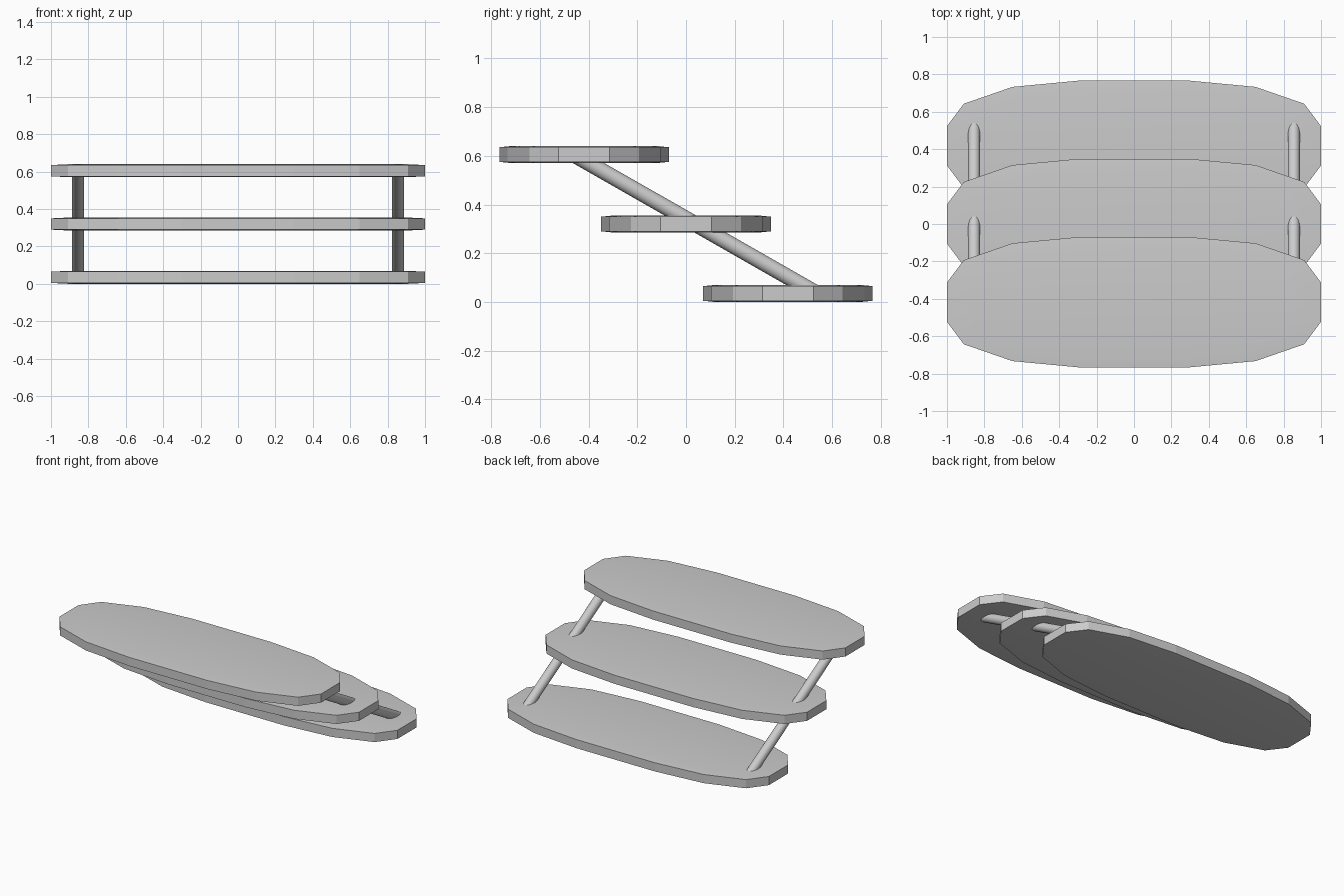
import bpy, bmesh, math
from mathutils import Vector

if "Cube" in bpy.data.objects:
    bpy.data.objects.remove(bpy.data.objects["Cube"])

# quarter of the shelf outline, mirrored into a 16-sided board
QUARTER = [(1.0, 0.105), (0.91, 0.225), (0.65, 0.315), (0.30, 0.348)]
HALF = QUARTER + [(-x, y) for x, y in reversed(QUARTER)]
OUTLINE = HALF + [(-x, -y) for x, y in HALF]


def make_shelf(name, y, z):
    """Faceted board with very slightly crowned top and bottom."""
    bm = bmesh.new()
    layers = [(0.90, 0.86, -0.035), (1, 1, -0.030), (1, 1, 0.030), (0.90, 0.86, 0.035)]
    rings = [[bm.verts.new((px * sx, py * sy, h)) for px, py in OUTLINE]
             for sx, sy, h in layers]
    n = len(OUTLINE)
    for k in range(3):
        for i in range(n):
            j = (i + 1) % n
            f = bm.faces.new((rings[k][i], rings[k][j], rings[k + 1][j], rings[k + 1][i]))
            f.smooth = k != 1
    bm.faces.new(rings[0][::-1]).smooth = True
    bm.faces.new(rings[3]).smooth = True
    # keep the rim crisp
    for ring in rings[1:3]:
        for i in range(n):
            bm.edges.get((ring[i], ring[(i + 1) % n])).smooth = False
    me = bpy.data.meshes.new(name)
    bm.to_mesh(me)
    bm.free()
    ob = bpy.data.objects.new(name, me)
    ob.location = (0, y, z)
    bpy.context.collection.objects.link(ob)


def make_rod(name, a, b, radius):
    a, b = Vector(a), Vector(b)
    d = b - a
    bpy.ops.mesh.primitive_cylinder_add(vertices=24, radius=radius, depth=d.length,
                                        location=(a + b) / 2)
    ob = bpy.context.object
    ob.name = name
    ob.rotation_euler = d.to_track_quat('Z', 'Y').to_euler()
    bpy.ops.object.shade_smooth_by_angle(angle=math.radians(40))


# three stepped shelves
for i, part in enumerate(("lower_shelf", "middle_shelf", "upper_shelf")):
    make_shelf(part, 0.418 * (1 - i), 0.035 + 0.285 * i)

# slanted side rods through the shelves
for side, x in (("left", -0.855), ("right", 0.855)):
    make_rod(side + "_rod", (x, 0.535, 0.036), (x, -0.461, 0.605), 0.032)
